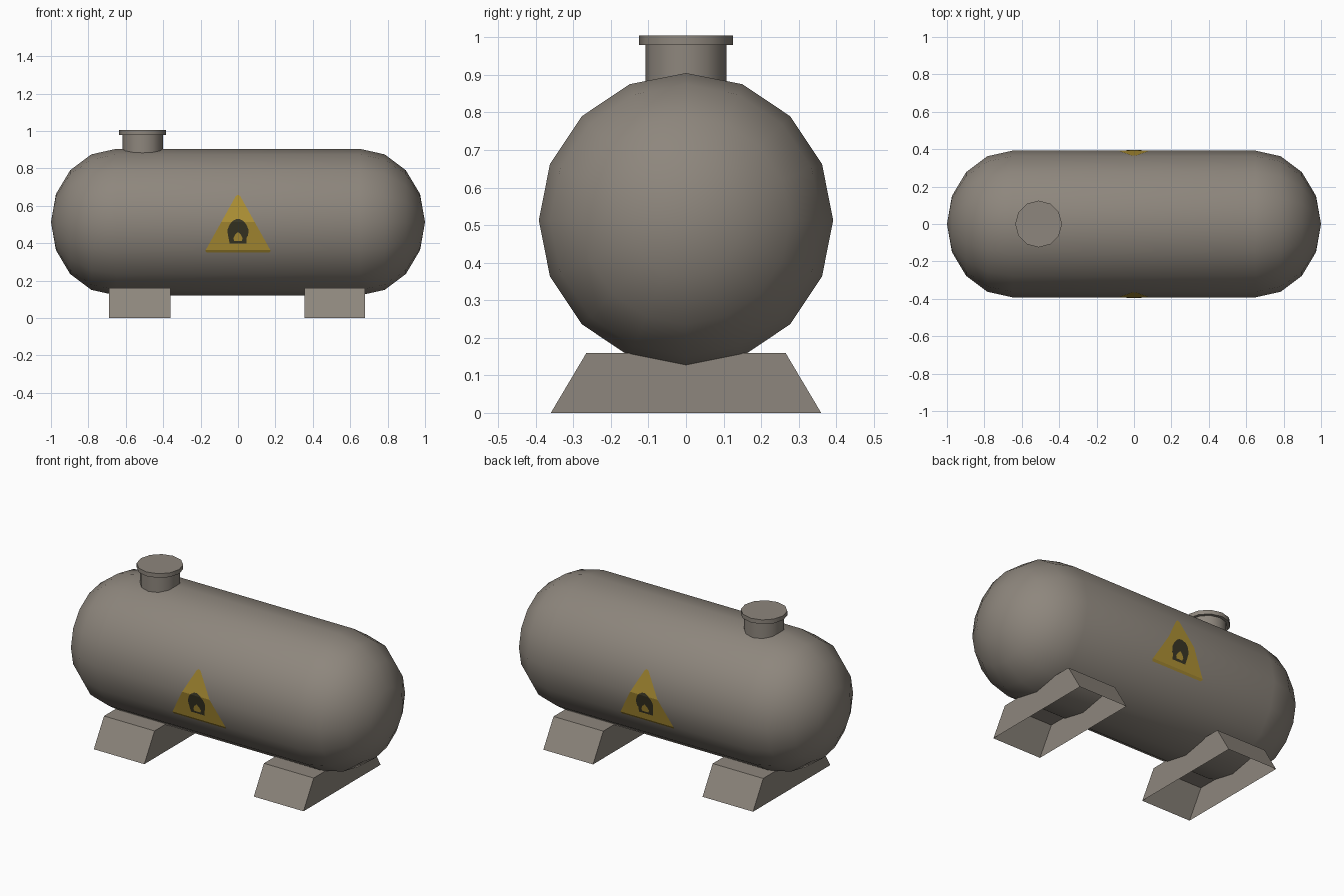
import bpy, bmesh, math
from mathutils import Vector

if "Cube" in bpy.data.objects:
    bpy.data.objects.remove(bpy.data.objects["Cube"])

AXIS_Z, R = 0.513, 0.392        # tank axis height and radius


def material(name, rgb):
    m = bpy.data.materials.new(name)
    m.diffuse_color = (*rgb, 1)
    m.use_nodes = True
    m.node_tree.nodes["Principled BSDF"].inputs["Base Color"].default_value = m.diffuse_color
    return m


GREY = material("warm grey metal", (0.27, 0.24, 0.205))
YELLOW = material("warning yellow", (0.42, 0.28, 0.035))
DARK = material("dark symbol", (0.040, 0.036, 0.018))


def finish(bm, name, mat, smooth=None):
    me = bpy.data.meshes.new(name)
    bm.to_mesh(me)
    bm.free()
    ob = bpy.data.objects.new(name, me)
    bpy.context.collection.objects.link(ob)
    me.materials.append(mat)
    if smooth:
        bpy.ops.object.select_all(action='DESELECT')
        ob.select_set(True)
        bpy.context.view_layer.objects.active = ob
        bpy.ops.object.shade_smooth_by_angle(angle=math.radians(smooth))
    return ob


def lathe(name, profile, sides, place, smooth):
    """Spin (along, radius) points; place maps (along, u, v) to a position."""
    bm = bmesh.new()
    rings = []
    for a, r in profile:
        rings.append([bm.verts.new(place(a, r * math.cos(t), r * math.sin(t)))
                      for t in (2 * math.pi * i / sides for i in range(sides))])
    for r0, r1 in zip(rings, rings[1:]):
        for i in range(sides):
            j = (i + 1) % sides
            bm.faces.new((r0[i], r0[j], r1[j], r1[i]))
    bmesh.ops.remove_doubles(bm, verts=bm.verts, dist=1e-5)
    bmesh.ops.recalc_face_normals(bm, faces=bm.faces)
    return finish(bm, name, GREY, smooth)


# Tank: cylinder with slightly flattened round ends
half = [(0.65 + 0.35 * math.cos(k * math.pi / 8), R * math.sin(k * math.pi / 8))
        for k in range(5)]
lathe("tank", half + [(-a, r) for a, r in reversed(half)], 16,
      lambda a, u, v: (a, u, AXIS_Z + v), 30)

# Filler neck with flanged lid
lathe("filler_neck", [(0.85, 0.108), (0.98, 0.108), (0.98, 0.125),
                      (1.005, 0.125), (1.005, 0)], 12,
      lambda a, u, v: (-0.51 + u, v, a), 35)

# Supports: tapered shells, open underneath
for name, x0, x1 in (("left_support", -0.69, -0.36), ("right_support", 0.355, 0.68)):
    bm = bmesh.new()
    lo, hi = [[bm.verts.new((x, y, z)) for x, y in
               ((x0, -w), (x1, -w), (x1, w), (x0, w))]
              for w, z in ((0.36, 0), (0.265, 0.16))]
    for i in range(4):
        j = (i + 1) % 4
        bm.faces.new((lo[i], lo[j], hi[j], hi[i]))
    bm.faces.new(hi)
    finish(bm, name, GREY)


def tank_depth(z):
    """Half depth of the 16-sided tank section at height z."""
    h = z - AXIS_Z
    t = math.asin(max(-1, min(1, h / R)))
    k = math.floor(t / (math.pi / 8) + 1e-6)
    a, b = k * math.pi / 8, (k + 1) * math.pi / 8
    f = (h / R - math.sin(a)) / (math.sin(b) - math.sin(a))
    return R * (math.cos(a) + f * (math.cos(b) - math.cos(a)))


def decal(name, half_outline, mat, side, lift):
    """Thin plate, symmetric in x, folded onto the tank's flat panels."""
    pts = half_outline + [(-x, z) for x, z in reversed(half_outline) if x > 0]
    bm = bmesh.new()
    bm.faces.new([bm.verts.new((x, 0, z)) for x, z in pts])
    bmesh.ops.triangulate(bm, faces=bm.faces)
    for k in (-1, 0, 1):
        bmesh.ops.bisect_plane(bm, geom=bm.verts[:] + bm.edges[:] + bm.faces[:],
                               plane_co=(0, 0, AXIS_Z + R * math.sin(k * math.pi / 8)),
                               plane_no=(0, 0, 1))
    for v in bm.verts:
        v.co.y = side * (tank_depth(v.co.z) + lift)
    bm.normal_update()
    for f in bm.faces:
        if f.normal.y * side < 0:
            f.normal_flip()
    finish(bm, name, mat)


# Flammable warning signs on both long sides
triangle = [(0.0, 0.35), (0.168, 0.35), (0.175, 0.358), (0.168, 0.372),
            (0.012, 0.652), (0.0, 0.66)]
flame = [(0.0, 0.40), (0.045, 0.40), (0.045, 0.413), (0.036, 0.418), (0.053, 0.44),
         (0.057, 0.47), (0.046, 0.498), (0.03, 0.518), (0.012, 0.528), (0.0, 0.53)]
core = [(0.0, 0.413), (0.02, 0.413), (0.025, 0.427), (0.016, 0.445), (0.0, 0.46)]
for label, side in (("front", -1), ("back", 1)):
    decal(label + "_sign", triangle, YELLOW, side, 0.002)
    decal(label + "_flame", flame, DARK, side, 0.004)
    decal(label + "_flame_core", core, YELLOW, side, 0.006)
